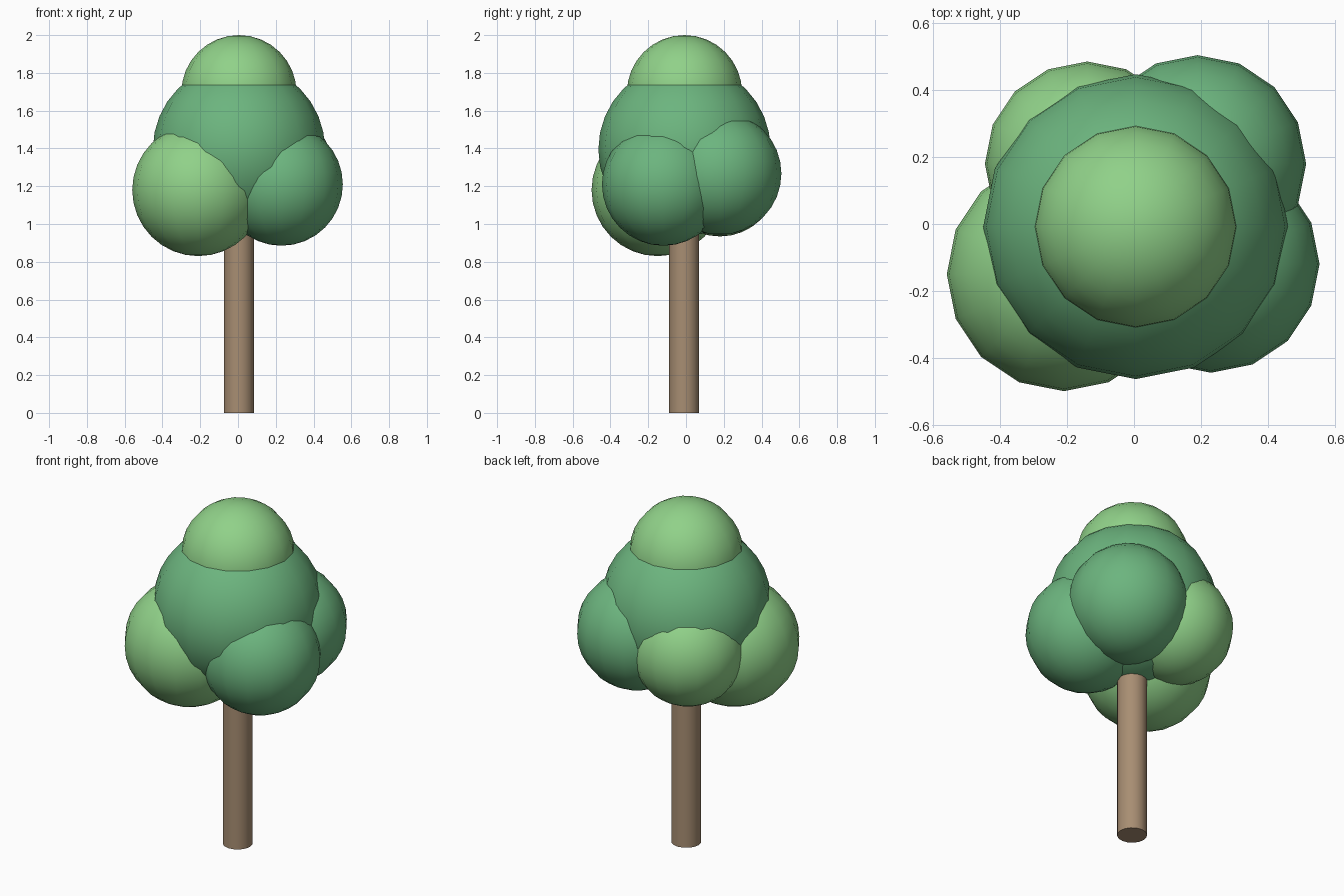
import bpy
import math

if "Cube" in bpy.data.objects:
    bpy.data.objects.remove(bpy.data.objects["Cube"])


def material(name, rgb):
    m = bpy.data.materials.new(name)
    m.diffuse_color = (*rgb, 1.0)
    m.use_nodes = True
    m.node_tree.nodes["Principled BSDF"].inputs["Base Color"].default_value = m.diffuse_color
    return m


bark = material("bark", (0.39, 0.27, 0.17))
light_green = material("light_green", (0.28, 0.64, 0.25))
dark_green = material("dark_green", (0.15, 0.46, 0.21))


def finish(name, mat):
    ob = bpy.context.object
    ob.name = name
    ob.data.materials.append(mat)
    bpy.ops.object.shade_smooth_by_angle(angle=math.radians(40))


# Trunk, running up inside the crown
bpy.ops.mesh.primitive_cylinder_add(vertices=16, radius=0.08, depth=1.2,
                                    location=(0.005, -0.01, 0.6))
finish("trunk", bark)

# Foliage balls: name, centre, radius, colour
foliage = [
    ("crown_middle", (0.005, -0.008, 1.395), 0.456, dark_green),
    ("crown_top", (0.005, -0.008, 1.695), 0.305, light_green),
    ("foliage_front_left", (-0.21, -0.15, 1.18), 0.35, light_green),
    ("foliage_front_right", (0.23, -0.12, 1.21), 0.325, dark_green),
    ("foliage_back_right", (0.19, 0.18, 1.267), 0.325, dark_green),
    ("foliage_back_left", (-0.14, 0.18, 1.24), 0.306, light_green),
]
for name, centre, radius, mat in foliage:
    bpy.ops.mesh.primitive_uv_sphere_add(segments=16, ring_count=16,
                                         radius=radius, location=centre)
    finish(name, mat)
